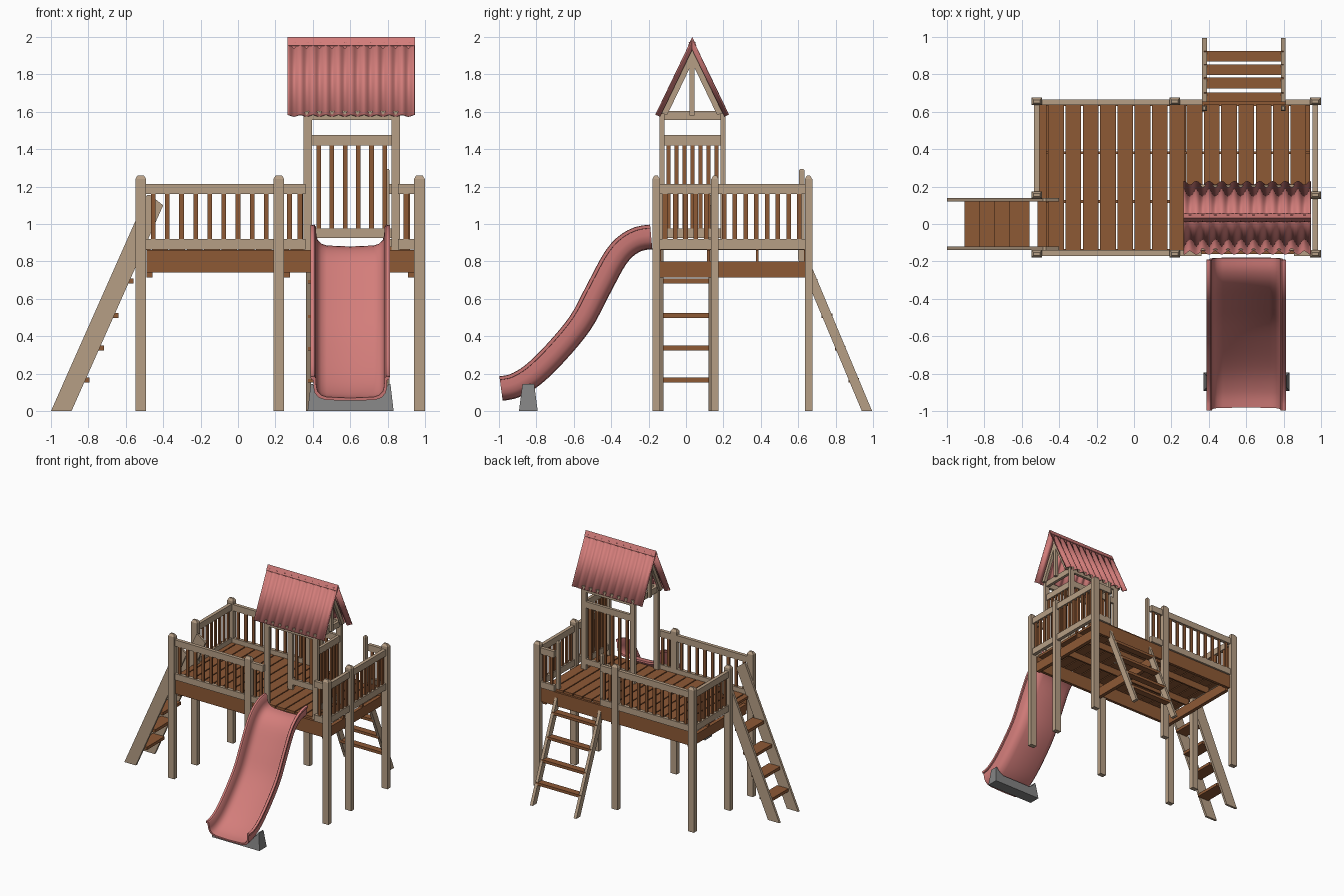
import bpy, math
from mathutils import Vector

if "Cube" in bpy.data.objects:
    bpy.data.objects.remove(bpy.data.objects["Cube"])


def material(name, col):
    m = bpy.data.materials.new(name)
    m.diffuse_color = (*col, 1)
    m.use_nodes = True
    m.node_tree.nodes["Principled BSDF"].inputs["Base Color"].default_value = m.diffuse_color
    return m


TAN = material("pale wood", (0.47, 0.345, 0.235))
BROWN = material("brown wood", (0.27, 0.10, 0.036))
RED = material("soft red", (0.65, 0.205, 0.195))
GREY = material("grey base", (0.23, 0.23, 0.23))


def make(name, verts, faces, mat, smooth=None):
    me = bpy.data.meshes.new(name)
    me.from_pydata(verts, [], faces)
    me.materials.append(mat)
    ob = bpy.data.objects.new(name, me)
    bpy.context.collection.objects.link(ob)
    if smooth:
        me.shade_smooth()
        me.set_sharp_from_angle(angle=math.radians(smooth))
    return ob


def boxes(name, items, mat, cap=0.0):
    # each item: x0, x1, y0, y1, z0, z1; cap chamfers the top
    V, F = [], []
    for x0, x1, y0, y1, z0, z1 in items:
        rings = [(0, z0), (0, z1)] if not cap else [(0, z0), (0, z1 - cap), (cap * 0.6, z1)]
        b = len(V)
        for i, z in rings:
            V += [(x0 + i, y0 + i, z), (x1 - i, y0 + i, z), (x1 - i, y1 - i, z), (x0 + i, y1 - i, z)]
        F.append((b + 3, b + 2, b + 1, b))
        for r in range(len(rings) - 1):
            o = b + 4 * r
            F += [(o + k, o + (k + 1) % 4, o + 4 + (k + 1) % 4, o + 4 + k) for k in range(4)]
        o = len(V) - 4
        F.append((o, o + 1, o + 2, o + 3))
    return make(name, V, F, mat)


def prism(name, pts, axis, a, b, mat):
    # outline in xz (axis y) or yz (axis x), extruded from a to b
    put = (lambda p, t: (p[0], t, p[1])) if axis == 'y' else (lambda p, t: (t, p[0], p[1]))
    n = len(pts)
    V = [put(p, a) for p in pts] + [put(p, b) for p in pts]
    F = [tuple(range(n)), tuple(range(2 * n - 1, n - 1, -1))]
    F += [((i + 1) % n, i, n + i, n + (i + 1) % n) for i in range(n)]
    return make(name, V, F, mat)


def fence(name, axis, c, a, b, n, low=(0.865, 0.92), high=(1.16, 1.215), rail=0.03, w=0.025):
    # two rails with n slats between, running along axis at offset c
    def bar(s, e, t, z0, z1):
        return (s, e, c - t / 2, c + t / 2, z0, z1) if axis == 'x' else (c - t / 2, c + t / 2, s, e, z0, z1)
    boxes(name + "_rails", [bar(a, b, rail, *low), bar(a, b, rail, *high)], TAN)
    step = (b - a) / n
    boxes(name + "_slats", [bar(a + step * (i + .5) - w / 2, a + step * (i + .5) + w / 2, 0.014,
                                low[1] - .005, high[0] + .005) for i in range(n)], BROWN)


# main posts
spots = [(x, y) for x in (-.52, .218, .97) for y in (-.16, .655)] + [(-.52, .155), (.97, .155)]
boxes("main_posts", [(x - .029, x + .029, y - .02, y + .02, 0, 1.26) for x, y in spots], TAN, cap=0.02)

# deck boards and the frame below
boards = [(-.459 + i * .0925, -.459 + i * .0925 + .084, -.14, .638, .86, .88) for i in range(15)]
boards.append((-.515, -.467, -.14, .638, .86, .88))
boxes("deck_boards", boards, BROWN)
boxes("deck_fascias", [(-.49, .942, -.16, -.135, .74, .86), (-.49, .942, .63, .655, .74, .86)], BROWN)
boxes("deck_cross_beams", [(x, x + .032, -.138, .635, .715, .80) for x in (-.49, .247, .91)], BROWN)
boxes("deck_joists", [(-.49, .942, y - .007, y + .007, .80, .86) for y in (.12, .38)], BROWN)

# deck railings
fence("front_left_railing", 'x', -.155, -.491, .189, 9)
fence("front_middle_railing", 'x', -.155, .247, .36, 2)
fence("front_right_railing", 'x', -.155, .855, .941, 1)
fence("back_left_railing", 'x', .65, -.491, .189, 9)
fence("back_middle_railing", 'x', .65, .247, .365, 2)
fence("back_right_railing", 'x', .65, .81, .941, 2)
fence("left_railing", 'y', -.52, .175, .635, 8)
fence("right_back_railing", 'y', .97, .175, .635, 8)
fence("right_front_railing", 'y', .97, -.14, .135, 5)

# tower
boxes("tower_posts", [(x, x + .046, y, y + .026, .86, 1.6) for x in (.35, .82) for y in (-.141, .184)], TAN)
tall = dict(low=(.925, .975), high=(1.42, 1.475), rail=.025)
fence("tower_back_panel", 'x', .197, .396, .82, 6, **tall)
fence("tower_right_panel", 'y', .843, -.115, .184, 7, w=.02, **tall)
boxes("tower_top_beams", [(x, x + .026, -.141, .21, 1.555, 1.605) for x in (.36, .83)] +
      [(.386, .83, y, y + .024, 1.555, 1.605) for y in (-.14, .185)], TAN)

# roof: corrugated sheets, ridge cap and trusses
YC, RUN, RISE = .033, .197, .41
NY, NZ = RISE / math.hypot(RUN, RISE), RUN / math.hypot(RUN, RISE)
X0, X1, WAVES, SEG = .265, .945, 10, 8


def slope(s, t, d):
    # point on a roof side: t from ridge to eave, d above the outer line
    return (YC + s * (RUN * t + NY * d), 1.995 - RISE * t + NZ * d)


for s, side in ((-1, "front"), (1, "back")):
    N = WAVES * SEG
    V = []
    for t in (.03, 1):
        for i in range(N + 1):
            d = -.014 + .011 * math.cos(2 * math.pi * i / SEG)
            V.append((X0 + (X1 - X0) * i / N, *slope(s, t, d)))
    F = [(i, i + 1, N + 2 + i, N + 1 + i)[::s] for i in range(N)]
    sheet = make(side + "_roof_sheet", V, F, RED, smooth=50)
    mod = sheet.modifiers.new("thickness", 'SOLIDIFY')
    mod.thickness, mod.offset = .006, 0
    for k, x in enumerate((.315, .865)):
        prism(f"{side}_rafter_{k}", [slope(s, t, d) for t, d in ((.07, -.027), (.96, -.027), (.94, -.058), (.15, -.058))],
              'x', x, x + .026, TAN)
cap = [slope(-1, .1, .003), (YC, 2.0), slope(1, .1, .003), slope(1, .1, -.004), (YC, 1.985), slope(-1, .1, -.004)]
prism("ridge_cap", cap, 'x', X0, X1, RED)
boxes("king_posts", [(x, x + .026, .02, .046, 1.58, 1.94) for x in (.315, .865)], TAN)

# left step ladder
for y in (-.14, .12):
    prism("left_ladder_side", [(-1, 0), (-.89, 0), (-.40, 1.10), (-.47, 1.155), (-.487, 1.155)], 'y', y, y + .02, TAN)
boxes("left_ladder_steps", [(-.905 + i * .0785, -.795 + i * .0785, -.122, .122, z - .013, z + .013)
                            for i, z in enumerate((.165, .337, .51, .695))], BROWN)

# back ladder with upright grab posts
for x in (.363, .785):
    prism("back_ladder_side", [(.995, 0), (.94, 0), (.60, .81), (.60, .86), (.635, .86)], 'x', x, x + .026, TAN)
boxes("back_ladder_grab_posts", [(x, x + .026, .604, .634, .82, 1.295) for x in (.363, .785)], TAN, cap=.01)
boxes("back_ladder_rungs", [(.375, .80, y, y + .058, z - .012, z + .012)
                            for y, z in zip((.868, .796, .724, .646), (.165, .337, .51, .695))], BROWN)

# slide: U section swept along a smooth side path of its underside
path = [Vector(p) for p in ((-.12, .865), (-.18, .865), (-.25, .85), (-.32, .785), (-.41, .62), (-.51, .435),
                            (-.65, .265), (-.78, .14), (-.89, .075), (-.98, .055), (-1.06, .05))]
pts = []
for i in range(1, len(path) - 2):
    p0, p1, p2, p3 = path[i - 1:i + 3]
    for k in range(4):
        t = k / 4
        pts.append(.5 * (2 * p1 + (p2 - p0) * t + (2 * p0 - 5 * p1 + 4 * p2 - p3) * t * t
                         + (3 * p1 - p0 - 3 * p2 + p3) * t ** 3))
pts.append(path[-2])
half = [(0, 0), (.13, .004), (.168, .016), (.19, .042), (.197, .075), (.198, .112), (.21, .113), (.212, .13),
        (.192, .132), (.184, .122), (.181, .075), (.174, .05), (.155, .03), (.125, .02), (0, .015)]
section = half + [(-u, v) for u, v in half[-2:0:-1]]
V, F, n = [], [], len(section)
for i, p in enumerate(pts):
    d = (pts[min(i + 1, len(pts) - 1)] - pts[max(i - 1, 0)]).normalized()
    up = Vector((d.y, -d.x))
    V += [(.6 + u, p.x + up.x * v, p.y + up.y * v) for u, v in section]
for i in range(len(pts) - 1):
    F += [(i * n + k, i * n + (k + 1) % n, (i + 1) * n + (k + 1) % n, (i + 1) * n + k) for k in range(n)]
# end strips join the outer and inner lines of the section
h = len(half)
for o in (0, len(pts) - 1):
    for k in range(h // 2):
        for sg in (1, -1):
            q = [k * sg, (k + 1) * sg, (h - 2 - k) * sg, (h - 1 - k) * sg]
            q = [o * n + (j % n) for j in q]
            if len(set(q)) > 2:
                F.append(tuple(dict.fromkeys(q))[::sg if o == 0 else -sg])
make("slide", V, F, RED, smooth=40)

# grey foot cradling the slide, tapered in depth towards the top
outline = [(-.23, 0), (.23, 0), (.213, .145), (.203, .145), (.185, .115), (.14, .085),
           (-.14, .085), (-.185, .115), (-.203, .145), (-.213, .145)]
m = len(outline)
V = [(.602 + x, -.843 + s * (.05 - z * .13), z) for s in (-1, 1) for x, z in outline]
F = [tuple(range(m)), tuple(range(2 * m - 1, m - 1, -1))]
F += [((i + 1) % m, i, m + i, m + (i + 1) % m) for i in range(m)]
make("slide_foot", V, F, GREY)

# consistent outward faces
import bmesh
for ob in bpy.context.collection.objects:
    bm = bmesh.new()
    bm.from_mesh(ob.data)
    if "roof_sheet" not in ob.name:
        bmesh.ops.recalc_face_normals(bm, faces=bm.faces)
    bm.to_mesh(ob.data)
    bm.free()
